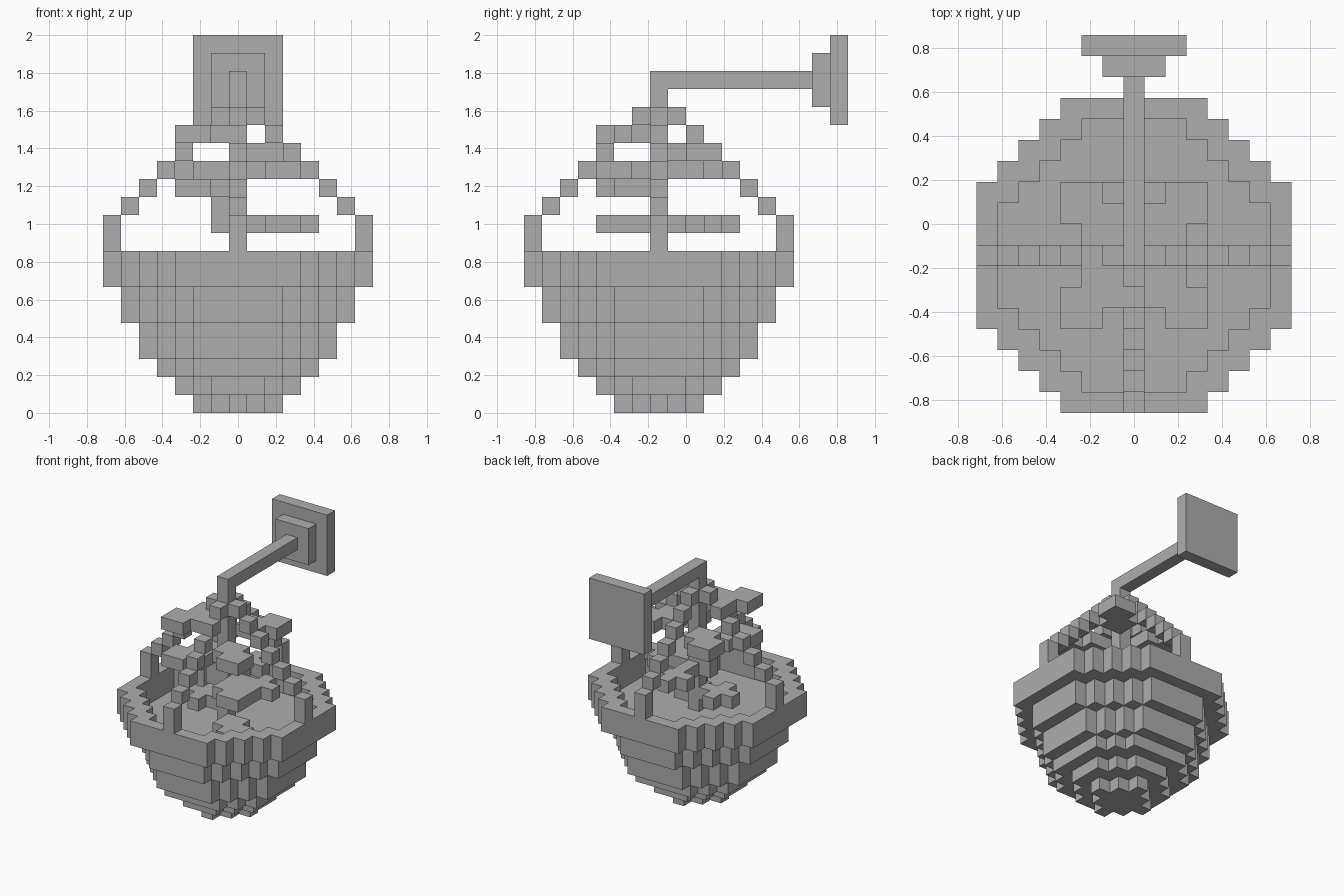
import bpy, bmesh
from mathutils import Vector

if "Cube" in bpy.data.objects:
    bpy.data.objects.remove(bpy.data.objects["Cube"], do_unlink=True)

CELL = 2 / 21          # edge of one block
SHIFT_Y = -1.5         # pot axis, in blocks, relative to the model centre

mat = bpy.data.materials.new("plain grey")
mat.use_nodes = True
GREY = (0.42, 0.42, 0.42, 1)
mat.diffuse_color = GREY
mat.node_tree.nodes["Principled BSDF"].inputs["Base Color"].default_value = GREY


def box(xs, ys, zs):
    """Blocks in inclusive ranges."""
    return {(x, y, z) for x in range(xs[0], xs[1] + 1)
            for y in range(ys[0], ys[1] + 1) for z in range(zs[0], zs[1] + 1)}


def octagon(r, diag, zs):
    """Stepped round slab of half width r, cut at the diagonals."""
    return {c for c in box((-r, r), (-r, r), zs) if abs(c[0]) + abs(c[1]) <= diag}


def leaf(sx, sy, z):
    """Three by three leaf in one quadrant, without its two side corners."""
    return {(sx * a, sy * b, z) for a in range(1, 4) for b in range(1, 4)
            if abs(a - b) < 2}


def sprig(cx, cy, z):
    """Small plus-shaped leaf."""
    return {(cx, cy, z), (cx + 1, cy, z), (cx - 1, cy, z),
            (cx, cy + 1, z), (cx, cy - 1, z)}


parts = {}

# Pot: stepped bowl, with an open rim above the soil
pot = set()
for r, diag, zs in ((2, 2, (0, 0)), (3, 4, (1, 1)), (4, 6, (2, 2)),
                    (5, 7, (3, 4)), (6, 8, (5, 6)), (7, 10, (7, 8))):
    pot |= octagon(r, diag, zs)
parts["pot"] = pot - octagon(6, 8, (7, 8))

# Stem and hanger hook
parts["stem"] = box((0, 0), (0, 0), (7, 17))
parts["hanger_arm"] = box((0, 0), (0, 8), (18, 18))
parts["wall_bracket"] = box((-1, 1), (9, 9), (17, 19))
parts["wall_plate"] = box((-2, 2), (10, 10), (16, 20))

# Four ropes from the rim to the hook
for name, dx, dy in (("left", 1, 0), ("right", -1, 0), ("back", 0, 1), ("front", 0, -1)):
    steps = [(7, 9)] + [(d, 17 - d) for d in range(1, 8)]
    parts[name + "_rope"] = {(dx * d, dy * d, z) for d, z in steps}

# Foliage
for i, (sx, sy, z) in enumerate(((1, -1, 7), (1, -1, 10), (-1, -1, 12), (1, -1, 13),
                                 (-1, 1, 13), (1, 1, 14), (-1, -1, 15))):
    parts[f"leaf_{i + 1}"] = leaf(sx, sy, z)
for name, cx, cy, z in (("right", -2, 0, 8), ("left", 3, 0, 10), ("back", 0, 3, 10)):
    parts[name + "_sprig"] = sprig(cx, cy, z)
parts["twigs"] = {(1, 0, 10), (0, 1, 10)} | box((-1, -1), (0, 0), (10, 12))

solid = set().union(*parts.values())
AXES = [Vector(a) for a in ((1, 0, 0), (0, 1, 0), (0, 0, 1))]


def build(name, cells):
    """Skin the blocks with their outer faces and merge the flat areas."""
    bm = bmesh.new()
    for c in cells:
        mid = Vector(c) + Vector((0, SHIFT_Y, 0.5))
        for i, axis in enumerate(AXES):
            for s in (1, -1):
                if tuple(int(v) for v in Vector(c) + axis * s) in solid:
                    continue
                u, w = AXES[(i + 1) % 3] / 2, AXES[(i + 2) % 3] / 2 * s
                f = mid + axis * s / 2
                bm.faces.new([bm.verts.new(p * CELL) for p in
                              (f - u - w, f + u - w, f + u + w, f - u + w)])
    bmesh.ops.remove_doubles(bm, verts=bm.verts, dist=CELL / 100)
    bmesh.ops.dissolve_limit(bm, angle_limit=0.01, verts=bm.verts, edges=bm.edges)
    mesh = bpy.data.meshes.new(name)
    bm.to_mesh(mesh)
    bm.free()
    mesh.materials.append(mat)
    bpy.context.scene.collection.objects.link(bpy.data.objects.new(name, mesh))


for name, cells in parts.items():
    build(name, cells)
